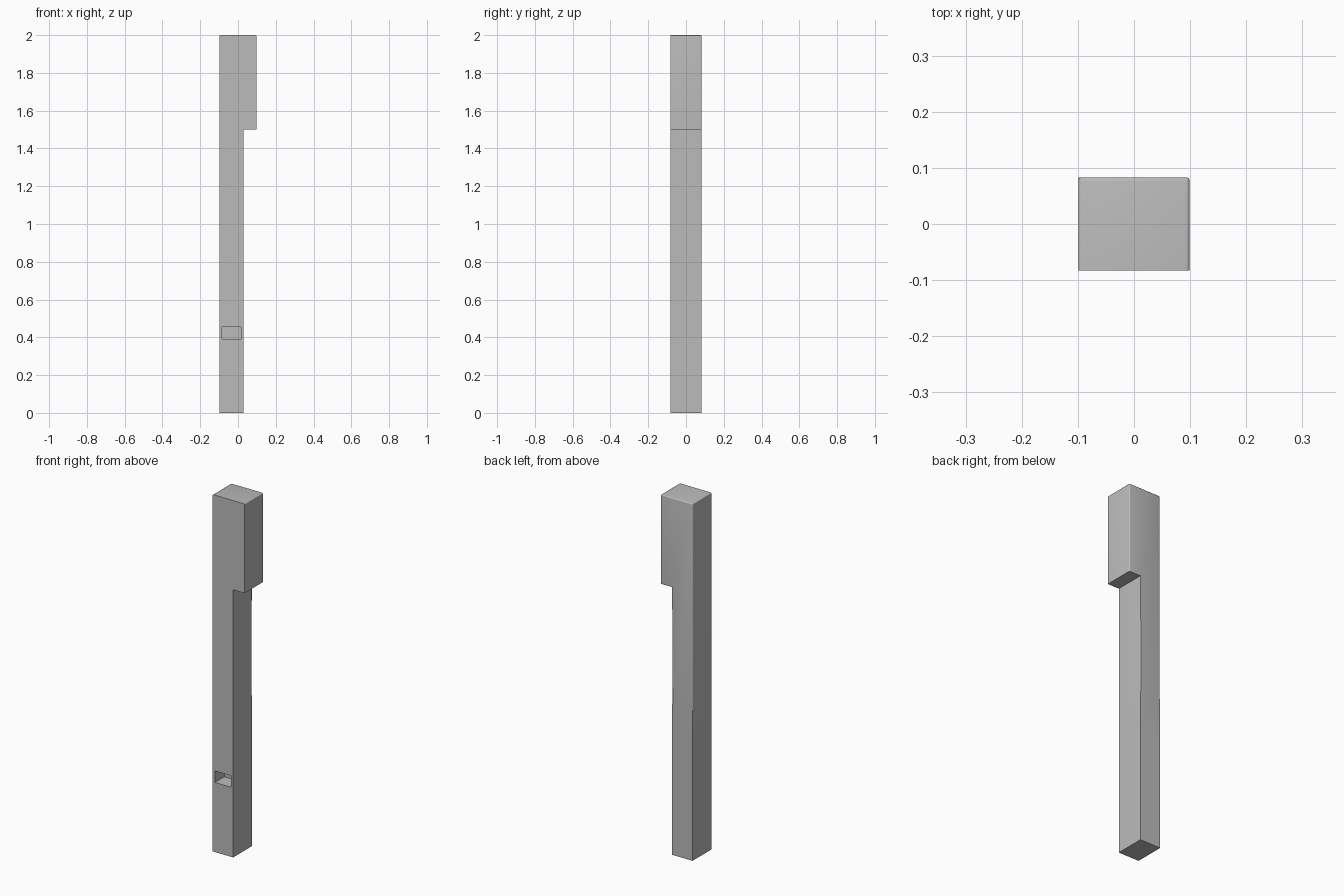
import bpy
import bmesh

cube = bpy.data.objects.get("Cube")
if cube:
    bpy.data.objects.remove(cube, do_unlink=True)

LEFT, RIGHT, SHAFT = -0.099, 0.099, 0.028   # x limits
DEPTH = 0.083                               # half thickness in y
TOP, NOTCH, STEP = 2.0, 1.5, 0.845          # heights

grey = bpy.data.materials.new("plain grey")
grey.use_nodes = True
colour = (0.5, 0.5, 0.5, 1)
grey.diffuse_color = colour
grey.node_tree.nodes["Principled BSDF"].inputs["Base Color"].default_value = colour


def prism(name, profile, y0, y1, rounded=None):
    """Extrude an x-z outline along y, rounding the edges chosen by a rule."""
    bm = bmesh.new()
    face = bm.faces.new([bm.verts.new((x, y0, z)) for x, z in profile])
    ext = bmesh.ops.extrude_face_region(bm, geom=[face])
    moved = [v for v in ext["geom"] if isinstance(v, bmesh.types.BMVert)]
    bmesh.ops.translate(bm, verts=moved, vec=(0, y1 - y0, 0))
    bmesh.ops.recalc_face_normals(bm, faces=bm.faces)
    if rounded:
        bmesh.ops.bevel(bm, geom=[e for e in bm.edges if rounded(e)], offset=0.006,
                        segments=4, profile=0.5, affect='EDGES')
    mesh = bpy.data.meshes.new(name)
    bm.to_mesh(mesh)
    bm.free()
    mesh.materials.append(grey)
    obj = bpy.data.objects.new(name, mesh)
    bpy.context.collection.objects.link(obj)
    return obj


def rect(x0, x1, z0, z1):
    return [(x0, z0), (x1, z0), (x1, z1), (x0, z1)]


def soft_edge(e):
    """Upright back edges, and the back and side edges of the top."""
    a, b = (v.co for v in e.verts)
    back = min(a.y, b.y) > 0
    upright = abs(a.z - b.z) > 0.1
    on_top = min(a.z, b.z) > TOP - 0.01
    front = max(a.y, b.y) < 0
    return (back and upright) or (on_top and not front)


def combine(target, tool, operation):
    mod = target.modifiers.new(operation.lower(), 'BOOLEAN')
    mod.operation = operation
    mod.solver = 'EXACT'
    mod.object = tool
    bpy.context.view_layer.objects.active = target
    bpy.ops.object.modifier_apply(modifier=mod.name)
    bpy.data.objects.remove(tool, do_unlink=True)


# Upper shaft with overhanging head, softened at the back
low = STEP - 0.2
post = prism("notched_post",
             [(LEFT, low), (SHAFT, low), (SHAFT, NOTCH), (RIGHT, NOTCH),
              (RIGHT, TOP), (LEFT, TOP)],
             -DEPTH, DEPTH, soft_edge)

# Square-edged lower shaft
lower = prism("lower_shaft", rect(LEFT, SHAFT, 0, STEP), -DEPTH, DEPTH)
combine(post, lower, 'UNION')

# Blind mortise in the front
pocket = prism("mortise_cutter", rect(-0.085, 0.015, 0.39, 0.455), -DEPTH - 0.05, 0)
pocket.hide_render = True
combine(post, pocket, 'DIFFERENCE')

# Smooth the rounded edges only
bpy.ops.object.select_all(action='DESELECT')
post.select_set(True)
bpy.context.view_layer.objects.active = post
bpy.ops.object.shade_smooth_by_angle()
